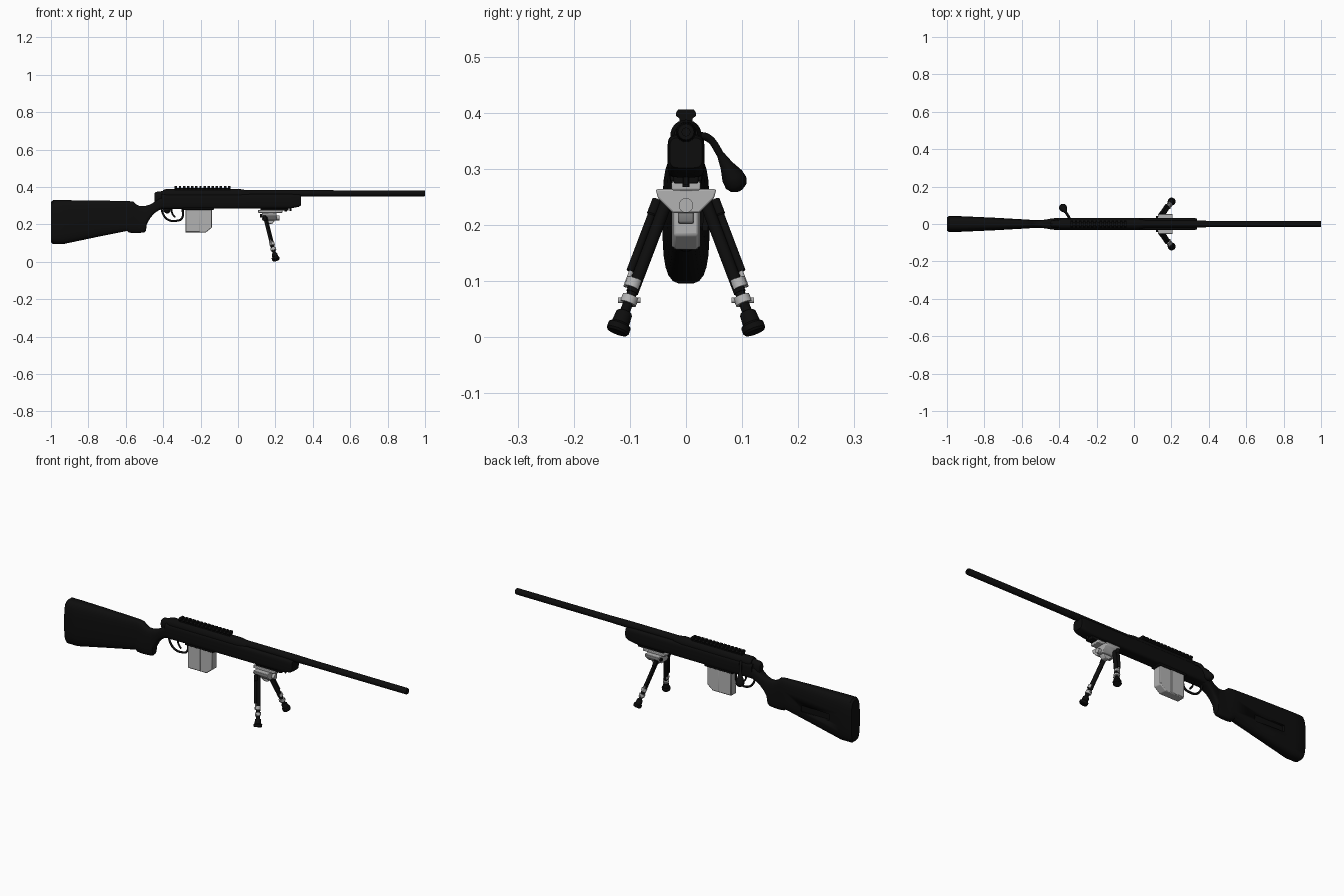
import bpy, bmesh, math
from mathutils import Vector

if "Cube" in bpy.data.objects:
    bpy.data.objects.remove(bpy.data.objects["Cube"], do_unlink=True)


def material(name, value):
    m = bpy.data.materials.new(name)
    m.use_nodes = True
    colour = (value, value, value, 1)
    m.diffuse_color = colour
    m.node_tree.nodes["Principled BSDF"].inputs["Base Color"].default_value = colour
    return m


BLACK = material("matte black", 0.004)
GREY = material("light grey metal", 0.45)


def finish(name, bm, mat, bevel=0, angle=35):
    bmesh.ops.recalc_face_normals(bm, faces=bm.faces)
    me = bpy.data.meshes.new(name)
    bm.to_mesh(me)
    bm.free()
    me.materials.append(mat)
    ob = bpy.data.objects.new(name, me)
    bpy.context.collection.objects.link(ob)
    if bevel:
        mod = ob.modifiers.new("bevel", "BEVEL")
        mod.width, mod.segments = bevel, 2
    bpy.ops.object.select_all(action="DESELECT")
    ob.select_set(True)
    bpy.context.view_layer.objects.active = ob
    bpy.ops.object.shade_smooth_by_angle(angle=math.radians(angle))
    return ob


def skin(bm, rings):
    for a, b in zip(rings, rings[1:]):
        for i in range(len(a)):
            j = (i + 1) % len(a)
            bm.faces.new((a[i], a[j], b[j], b[i]))
    bm.faces.new(rings[0])
    bm.faces.new(rings[-1])


def loft(name, stations, mat, power=0.6, sides=24):
    """Rounded sections along x; each station is x, bottom, top, half width."""
    bm = bmesh.new()
    rings = []
    for x, low, high, half in stations:
        ring = []
        for i in range(sides):
            a = math.tau * (i + 0.5) / sides
            c, s = math.cos(a), math.sin(a)
            y = half * math.copysign(abs(c) ** power, c)
            z = (low + high) / 2 + (high - low) / 2 * math.copysign(abs(s) ** power, s)
            ring.append(bm.verts.new((x, y, z)))
        rings.append(ring)
    skin(bm, rings)
    return finish(name, bm, mat)


def lathe(name, start, end, steps, mat, sides=16):
    """Round part from start to end; steps are (fraction, radius)."""
    start, end = Vector(start), Vector(end)
    turn = (end - start).to_track_quat("Z", "Y")
    bm = bmesh.new()
    rings = []
    for t, r in steps:
        centre = start.lerp(end, t)
        rings.append([bm.verts.new(centre + turn @ Vector((
            r * math.cos(math.tau * i / sides), r * math.sin(math.tau * i / sides), 0)))
            for i in range(sides)])
    skin(bm, rings)
    return finish(name, bm, mat)


def rod(name, start, end, radius, mat):
    return lathe(name, start, end, [(0, radius), (1, radius)], mat)


def prism(name, points, half, mat, bevel=0, axis="y", centre=0):
    """Extrude an xz outline along y, or a yz outline along x."""
    bm = bmesh.new()
    rings = []
    for d in (centre - half, centre + half):
        rings.append([bm.verts.new((u, d, z) if axis == "y" else (d, u, z)) for u, z in points])
    skin(bm, rings)
    return finish(name, bm, mat, bevel)


def box(name, x, y, z, mat, bevel=0):
    outline = [(x[0], z[0]), (x[1], z[0]), (x[1], z[1]), (x[0], z[1])]
    return prism(name, outline, (y[1] - y[0]) / 2, mat, bevel, "y", (y[0] + y[1]) / 2)


def wire(name, points, radius, mat):
    cu = bpy.data.curves.new(name, "CURVE")
    cu.dimensions = "3D"
    cu.bevel_depth, cu.bevel_resolution, cu.use_fill_caps = radius, 2, True
    sp = cu.splines.new("BEZIER")
    sp.bezier_points.add(len(points) - 1)
    for p, co in zip(sp.bezier_points, points):
        p.co = co
        p.handle_left_type = p.handle_right_type = "AUTO"
    cu.materials.append(mat)
    ob = bpy.data.objects.new(name, cu)
    bpy.context.collection.objects.link(ob)


# Stock: butt, pistol grip and wrist
stock = loft("butt_stock", [
    (-1, .105, .32, .036), (-.99, .095, .33, .042), (-.93, .095, .33, .042),
    (-.75, .133, .328, .034), (-.592, .165, .325, .025), (-.585, .156, .325, .025),
    (-.56, .153, .322, .023), (-.545, .153, .308, .022), (-.525, .154, .298, .021),
    (-.5, .157, .298, .021), (-.492, .165, .3, .021), (-.488, .2, .301, .022),
    (-.47, .232, .306, .024), (-.45, .257, .318, .028), (-.42, .277, .34, .032),
    (-.39, .285, .355, .033)], BLACK)

# Storage recess in the left side of the butt
cutter = box("recess_cutter", (-.87, -.7), (.026, .08), (.19, .225), BLACK)
cutter.hide_render = True
mod = stock.modifiers.new("recess", "BOOLEAN")
mod.operation, mod.object = "DIFFERENCE", cutter
bpy.context.view_layer.objects.active = stock
bpy.ops.object.modifier_apply(modifier="recess")
bpy.data.objects.remove(cutter, do_unlink=True)

# Fore-end, receiver and bolt shroud
loft("fore_end", [(-.41, .283, .362, .033), (.28, .285, .362, .033),
                  (.325, .294, .36, .032), (.338, .302, .356, .029)], BLACK, .4)
lathe("receiver", (-.4, 0, .36), (.06, 0, .36),
      [(0, .024), (.03, .028), (.9, .028), (1, .021)], BLACK, 24)
loft("bolt_shroud", [(-.446, .325, .366, .014), (-.438, .31, .374, .019),
                     (-.34, .3, .386, .026)], BLACK, .8)

# Barrel with a recessed muzzle
lathe("barrel", (0, 0, .366), (1, 0, .366),
      [(0, .018), (.34, .018), (.45, .0165), (.996, .016), (1, .014),
       (1, .007), (.97, .007)], BLACK, 24)

# Sight rail with cross slots
box("rail_base", (-.34, -.04), (-.012, .012), (.38, .394), BLACK)
tooth = [(-.012, .39), (-.018, .395), (-.018, .4), (-.014, .406),
         (.014, .406), (.018, .4), (.018, .395), (.012, .39)]
for i in range(14):
    prism("rail_tooth", tooth, .0065, BLACK, 0, "x", -.332 + i * .0219)

# Bolt handle, on the left side
wire("bolt_arm", [(-.34, .02, .36), (-.35, .04, .355), (-.363, .06, .328),
                  (-.37, .073, .303)], .007, BLACK)
lathe("bolt_knob", (-.364, .062, .325), (-.385, .096, .263),
      [(0, .007), (.3, .012), (.6, .02), (.8, .021), (.93, .016), (1, .007)], BLACK)

# Trigger and guard
wire("trigger_guard", [(-.41, 0, .285), (-.395, 0, .245), (-.37, 0, .223), (-.33, 0, .219),
                       (-.302, 0, .23), (-.295, 0, .285)], .0055, BLACK)
wire("trigger", [(-.355, 0, .285), (-.352, 0, .26), (-.336, 0, .237)], .0045, BLACK)

# Box magazine with a raised rear half
prism("magazine", [(-.282, .29), (-.282, .157), (-.172, .157), (-.14, .182), (-.14, .29)],
      .022, GREY, .004)
prism("magazine_rear_rib", [(-.28, .285), (-.28, .16), (-.205, .16), (-.205, .285)],
      .025, GREY, .003)
box("magazine_well", (-.295, -.128), (-.028, .028), (.278, .292), BLACK, .003)

# Bipod mount
box("bipod_clamp", (.12, .27), (-.022, .022), (.274, .288), BLACK, .003)
box("bipod_plate", (.107, .238), (-.026, .026), (.262, .277), GREY, .003)
prism("bipod_bracket", [(-.054, .264), (-.05, .248), (-.024, .222), (.024, .222),
                        (.05, .248), (.054, .264)], .04, GREY, .003, "x", .167)
prism("bipod_hub", [(.125, .265), (.145, .215), (.165, .202), (.185, .204),
                    (.2, .225), (.208, .265)], .014, GREY, .003)
rod("bipod_pivot", (.14, 0, .235), (.222, 0, .235), .013, GREY)
rod("sling_stud", (.255, 0, .29), (.255, 0, .268), .006, BLACK)
rod("clamp_screw", (.28, 0, .292), (.28, 0, .272), .005, BLACK)


def on_leg(side, z, out=0, fore=0):
    return (.143 + (.25 - z) * .25 + fore, side * (.037 + (.235 - z) * .38 + out), z)


# Bipod legs
for side, label in ((1, "left"), (-1, "right")):
    def part(name, top, low, steps, mat, out=0, fore=0):
        lathe(label + "_leg_" + name, on_leg(side, top, out, fore),
              on_leg(side, low, out, fore), steps, mat)
    part("tube", .25, .08, [(0, .011), (1, .011)], BLACK)
    part("spring", .245, .118, [(0, .009), (.2, .009), (.22, .007), (1, .007)], BLACK, .018, -.004)
    part("spring_rod", .12, .09, [(0, .004), (1, .004)], GREY, .016, -.003)
    part("upper_collar", .103, .088, [(0, .014), (1, .014)], GREY, .004)
    part("lower_collar", .073, .06, [(0, .015), (1, .015)], GREY)
    part("slider", .085, .03, [(0, .009), (1, .009)], BLACK)
    part("foot", .046, .009, [(0, .012), (.1, .015), (.55, .016), (.65, .021),
                              (.9, .021), (1, .018)], BLACK)
    rod(label + "_leg_lock_screw", on_leg(side, .066, -.02), on_leg(side, .066, .02), .005, GREY)
    rod(label + "_leg_hinge", on_leg(side, .247, 0, -.025), on_leg(side, .247, 0, .025), .009, BLACK)
